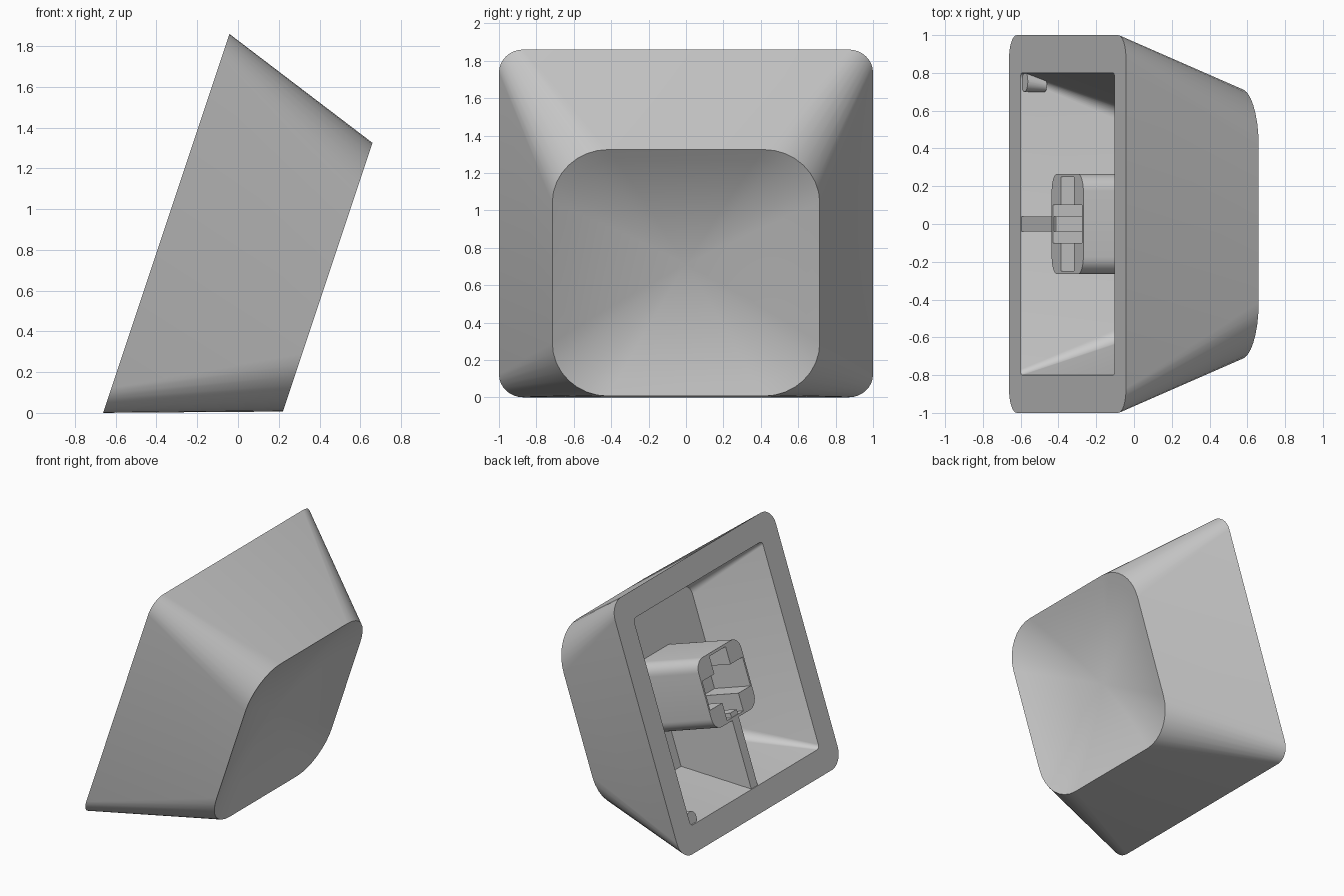
import bpy, bmesh, math
from mathutils import Matrix, Vector

old = bpy.data.objects.get("Cube")
if old:
    bpy.data.objects.remove(old, do_unlink=True)

# Tilted frame: local x = width, local y = along the base, local z = depth from the open base
TILT = math.atan2(1, 3)
along = Vector((math.sin(TILT), 0, math.cos(TILT)))
depth_axis = Vector((math.cos(TILT), 0, -math.sin(TILT)))
FRAME = Matrix((Vector((0, 1, 0)), along, depth_axis)).transposed().to_4x4()
FRAME.translation = (-0.352, 0, 0.93)

grey = bpy.data.materials.new("light grey plastic")
grey.use_nodes = True
COLOUR = (0.6, 0.6, 0.6, 1)
grey.diffuse_color = COLOUR
for node in grey.node_tree.nodes:
    if node.type == "BSDF_PRINCIPLED":
        node.inputs["Base Color"].default_value = COLOUR


def ring(half_x, half_y, radius, depth, cx=0, cy=0, steps=8):
    """Rounded rectangle at a given depth; a zero radius gives four corners."""
    if radius == 0:
        steps = 0
    points = []
    for quarter in range(4):
        sx = 1 if quarter in (0, 3) else -1
        sy = 1 if quarter in (0, 1) else -1
        for i in range(steps + 1):
            a = math.pi / 2 * (quarter + i / max(steps, 1))
            points.append((cx + sx * (half_x - radius) + radius * math.cos(a),
                           cy + sy * (half_y - radius) + radius * math.sin(a), depth))
    return points


def loft(name, rings, tip=None):
    """Skin a stack of rings, close the start, and close the end flat or at a tip."""
    bm = bmesh.new()
    loops = [[bm.verts.new(p) for p in r] for r in rings]
    n = len(loops[0])
    for lower, upper in zip(loops, loops[1:]):
        for i in range(n):
            j = (i + 1) % n
            bm.faces.new((lower[i], lower[j], upper[j], upper[i]))
    bm.faces.new(loops[0][::-1])
    if tip is None:
        bm.faces.new(loops[-1])
    else:
        centre = bm.verts.new(tip)
        for i in range(n):
            bm.faces.new((loops[-1][i], loops[-1][(i + 1) % n], centre))
    bmesh.ops.recalc_face_normals(bm, faces=bm.faces)
    mesh = bpy.data.meshes.new(name)
    bm.to_mesh(mesh)
    bm.free()
    mesh.materials.append(grey)
    obj = bpy.data.objects.new(name, mesh)
    bpy.context.collection.objects.link(obj)
    obj.matrix_world = FRAME
    return obj


# Hollow cap: cavity floor, cavity mouth, outer base, outer top, then the dished top
HEIGHT, FLOOR, DISH = 0.835, 0.58, 0.14
TOP_X, TOP_Y, TOP_R = 0.715, 0.695, 0.30
shell = [ring(0.59, 0.58, 0.08, FLOOR),
         ring(0.80, 0.79, 0.03, 0),
         ring(1.0, 0.98, 0.13, 0),
         ring(TOP_X, TOP_Y, TOP_R, HEIGHT)]
for k in range(9, 0, -1):
    s = k / 10
    shell.append(ring(TOP_X * s, TOP_Y * s, TOP_R * s, HEIGHT - DISH * (1 - s * s)))
cap = loft("cap_shell", shell, tip=(0, 0, HEIGHT - DISH))

# Stem with a cross-shaped socket
stem = loft("stem", [ring(0.265, 0.265, 0.09, d) for d in (0, FLOOR + 0.03)])
for name, hx, hy, deep in (("socket_cutter_long", 0.10, 0.245, 0.36),
                           ("socket_cutter_wide", 0.25, 0.11, 0.33)):
    cutter = loft(name, [ring(hx, hy, 0, d) for d in (-0.05, deep)])
    cutter.hide_render = True
    cut = stem.modifiers.new(name, "BOOLEAN")
    cut.operation = "DIFFERENCE"
    cut.solver = "EXACT"
    cut.object = cutter
    bpy.context.view_layer.objects.active = stem
    bpy.ops.object.modifier_apply(modifier=cut.name)
    bpy.data.objects.remove(cutter, do_unlink=True)

# Rib between the stem and the lower wall
rib = loft("support_rib", [ring(0.04, 0.30, 0, 0.005, cy=-0.51),
                           ring(0.04, 0.225, 0, FLOOR + 0.02, cy=-0.43)])

# Small tapered nub in one lower corner of the cavity
nub = loft("corner_nub", [ring(0.055, 0.055, 0.054, 0.01, 0.755, -0.75),
                          ring(0.035, 0.035, 0.034, 0.12, 0.735, -0.74)])

# Smooth rounded corners, keep hard edges
bpy.ops.object.select_all(action="DESELECT")
for part in (cap, stem, rib, nub):
    part.select_set(True)
bpy.context.view_layer.objects.active = cap
bpy.ops.object.shade_smooth_by_angle(angle=math.radians(30))
